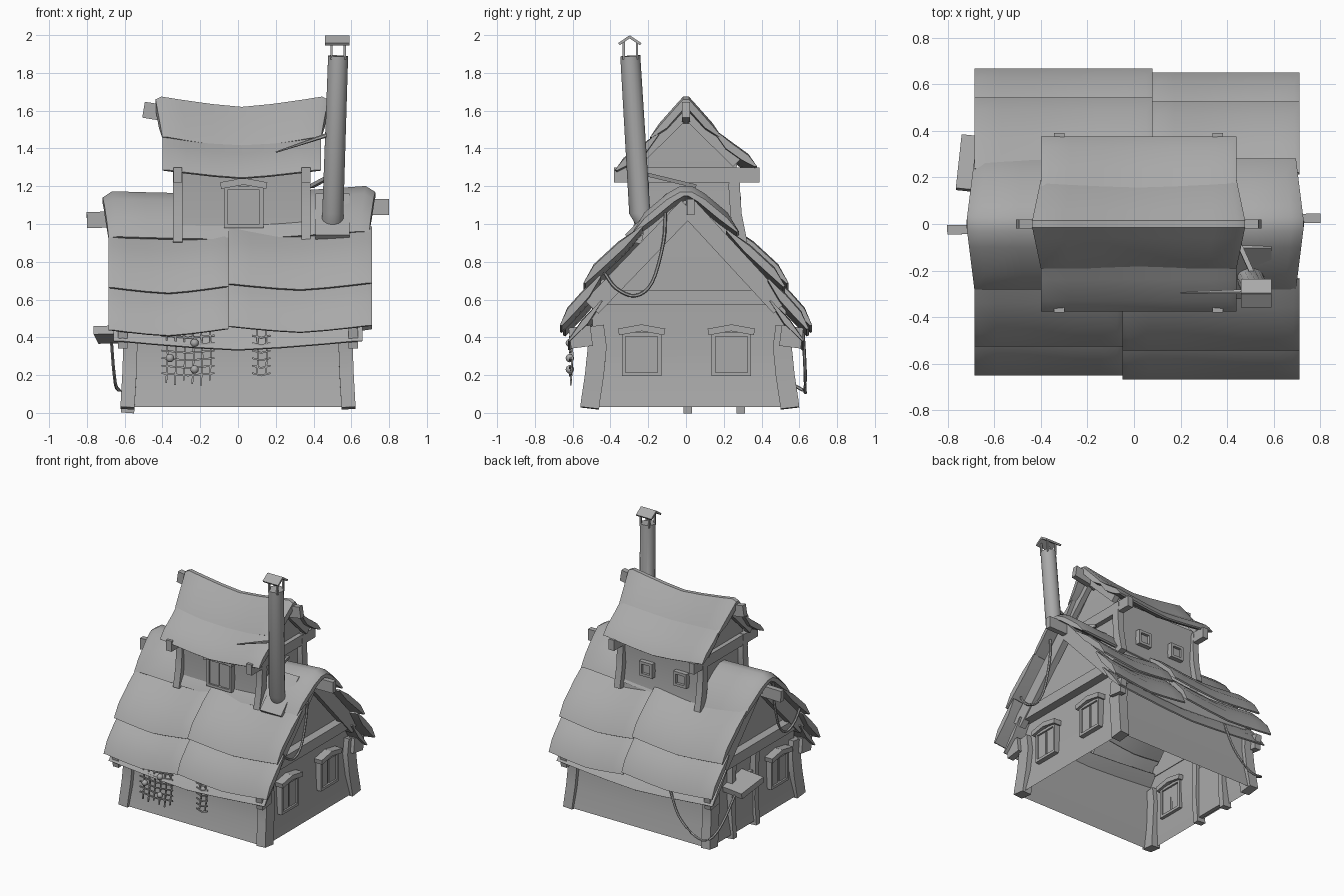
import bpy, bmesh, math, random
from mathutils import Vector, Matrix

random.seed(4)
cube = bpy.data.objects.get("Cube")
if cube:
    bpy.data.objects.remove(cube)

GREY = (0.4, 0.4, 0.4, 1)
grey = bpy.data.materials.new("plain_grey")
grey.use_nodes = True
grey.diffuse_color = GREY
shader = next(n for n in grey.node_tree.nodes if n.type == 'BSDF_PRINCIPLED')
shader.inputs["Base Color"].default_value = GREY


def finish(name, bm):
    bmesh.ops.recalc_face_normals(bm, faces=bm.faces)
    me = bpy.data.meshes.new(name)
    bm.to_mesh(me)
    bm.free()
    me.materials.append(grey)
    me.shade_smooth()
    me.set_sharp_from_angle(angle=math.radians(35))
    ob = bpy.data.objects.new(name, me)
    bpy.context.collection.objects.link(ob)
    return ob


def loft(bm, rings):
    rows = [[bm.verts.new(p) for p in ring] for ring in rings]
    n = len(rows[0])
    for a, b in zip(rows, rows[1:]):
        for i in range(n):
            bm.faces.new((a[i], a[(i + 1) % n], b[(i + 1) % n], b[i]))
    return rows


def sweep(bm, pts, w, d, sides=4, taper=1):
    """Carry a section along a path; w runs along x where possible."""
    pts = [Vector(p) for p in pts]
    rings = []
    for i, p in enumerate(pts):
        t = (pts[min(i + 1, len(pts) - 1)] - pts[max(i - 1, 0)]).normalized()
        ref = Vector((0, 1, 0)) if abs(t.x) > 0.8 else Vector((1, 0, 0))
        u = (ref - t * ref.dot(t)).normalized()
        v = t.cross(u)
        r = math.sqrt(0.5) if sides == 4 else 0.5
        k = 1 + (taper - 1) * i / (len(pts) - 1)
        angs = [(j + 0.5) * math.tau / sides for j in range(sides)]
        rings.append([p + (u * w * math.cos(a) + v * d * math.sin(a)) * r * k for a in angs])
    rows = loft(bm, rings)
    bm.faces.new(rows[0])
    bm.faces.new(rows[-1])


def beam(name, pts, w, d, sides=4, taper=1):
    bm = bmesh.new()
    sweep(bm, pts, w, d, sides, taper)
    return finish(name, bm)


def rope(name, pts, size=0.018):
    """Smooth hanging line through a few points."""
    pts = [Vector(p) for p in pts]
    ext = [pts[0]] + pts + [pts[-1]]
    path = []
    for a, b, c, d in zip(ext, ext[1:], ext[2:], ext[3:]):
        for t in (0, 0.25, 0.5, 0.75):
            path.append(0.5 * (2 * b + (c - a) * t + (2 * a - 5 * b + 4 * c - d) * t * t
                               + (3 * b - a - 3 * c + d) * t ** 3))
    return beam(name, path + [pts[-1]], size, size, 6)


def roof(name, x0, x1, profile, side=1, sag=0.03, tilt=0.0, flare=0.0, thick=0.05, roll=0.012):
    """Sagging roof sheet with thin lips: profile of (distance from ridge, height)."""
    prof = [Vector((side * y, z)) for y, z in profile]
    count = len(prof)
    lips = [0.25 if i in (0, count - 1) else 1 for i in range(count)]
    under = []
    for i, p in enumerate(prof):
        t = (prof[min(i + 1, count - 1)] - prof[max(i - 1, 0)]).normalized()
        n = Vector((-t.y, t.x))
        under.append(p + n * thick * lips[i] * (-1 if n.y > 0 else 1))
    ymax = max(abs(p.x) for p in prof)
    rings = []
    for t in (-1, -0.93, -0.7, -0.35, 0, 0.35, 0.7, 0.93, 1):
        drop = sag * (1 - abs(t) ** 1.3) - tilt * t
        ring = []
        for i, p in enumerate(prof + under[::-1]):
            x = (x0 + x1) / 2 + t * ((x1 - x0) / 2 + flare * (1 - abs(p.x) / ymax))
            edge = roll * lips[i] if abs(t) == 1 and i < count else 0
            ring.append((x, p.x, p.y - drop - edge))
        rings.append(ring)
    bm = bmesh.new()
    rows = loft(bm, rings)
    for row in (rows[0], rows[-1]):
        for i in range(count - 1):
            bm.faces.new((row[i], row[i + 1], row[-i - 2], row[-i - 1]))
    return finish(name, bm)


def window(name, loc, angle, w, h, header=True):
    """Framed window facing local -y, turned about z."""
    base = Matrix.Translation(loc) @ Matrix.Rotation(angle, 4, 'Z')
    bm = bmesh.new()

    def box(x, z, sx, sz, depth, tip=0):
        m = base @ Matrix.Translation((x, 0, z)) @ Matrix.Rotation(tip, 4, 'Y')
        bmesh.ops.create_cube(bm, size=1, matrix=m @ Matrix.Diagonal((sx, depth, sz, 1)))
    for s in (-1, 1):
        box(s * w / 2, 0, 0.02, h, 0.06)
        box(0, s * h / 2, w + 0.02, 0.02, 0.06)
        if header:
            box(s * w / 4, 0, w * 0.42, h * 0.9, 0.035)
            box(s * w * 0.31, h / 2 + 0.025, w * 0.68, 0.035, 0.1, s * 0.18)
    box(0, 0, w, h, 0.02)
    return finish(name, bm)


# Lower house walls, open beneath, with pointed gables
bm = bmesh.new()
rows = loft(bm, [[(-x, a, z), (x, a, z), (x, b, z), (-x, b, z)] for x, a, b, z in
                 ((0.6, -0.54, 0.58, 0.03), (0.575, -0.505, 0.55, 0.18),
                  (0.565, -0.49, 0.53, 0.35), (0.57, -0.5, 0.53, 0.58))])
for i, j, x in ((0, 3, -0.57), (1, 2, 0.57)):
    bm.faces.new((rows[-1][i], rows[-1][j], bm.verts.new((x, 0.01, 1.12))))
finish("house_walls", bm)

# Corner posts, gable timbers and eave brackets
for sx, label in ((-1, "right"), (1, "left")):
    for sy, end in ((-1, "front"), (1, "back")):
        path = [(sx * x, 0.02 + sy * y, z) for x, y, z in
                ((0.585, 0.53, 0.025), (0.583, 0.526, 0.06), (0.575, 0.505, 0.2),
                 (0.57, 0.49, 0.35), (0.57, 0.505, 0.46))]
        beam(f"corner_post_{end}_{label}", path, 0.075, 0.1)
        beam(f"gable_rafter_{end}_{label}",
             [(sx * 0.62, sy * 0.5, 0.56), (sx * 0.62, 0.01, 1.09)], 0.05, 0.1)
        beam(f"eave_bracket_{end}_{label}",
             [(sx * 0.61, sy * 0.5, 0.41), (sx * 0.61, sy * 0.615, 0.395)], 0.05, 0.11)
    beam(f"gable_tie_{label}", [(sx * 0.6, -0.47, 0.61), (sx * 0.6, 0.47, 0.61)], 0.07, 0.08)
    beam(f"ridge_beam_{label}", [(sx * 0.5, sx * 0.02, 1.06 + sx * 0.03),
                                 (sx * 0.8, sx * 0.025, 1.06 + sx * 0.03 + (sx - 1) * 0.005)], 0.04, 0.085)

# Lower roof: eave layer, two split courses and the ridge course
LOW = ((0.44, 0.71), (0.53, 0.63), (0.61, 0.54), (0.65, 0.445))
MID = ((0.22, 0.97), (0.34, 0.89), (0.47, 0.77), (0.525, 0.67))
for sy, end, split in ((-1, "front", -0.05), (1, "back", 0.08)):
    roof(f"eave_layer_{end}", -0.66, 0.66, ((0.45, 0.6), (0.55, 0.5), (0.625, 0.385)), sy, 0.05, thick=0.04)
    for x0, x1, part, sx in ((-0.685, split, "right", 1), (split, 0.71, "left", -1)):
        rise = 0.018 if sx == sy else 0
        for course, prof in (("low", LOW), ("middle", MID)):
            p = [(y + rise, z + rise) for y, z in prof]
            roof(f"roof_{course}_{end}_{part}", x0, x1, p, sy, 0.035, 0.003)
half = ((0.28, 0.95), (0.22, 1.05), (0.1, 1.15), (0.03, 1.19))
RIDGE = [(-y, z) for y, z in half] + [(y, z) for y, z in half[::-1]]
roof("roof_ridge_course", -0.685, 0.695, RIDGE, 1, 0.03, 0.015, 0.035, 0.06, 0.035)

# Upper storey walls
bm = bmesh.new()
rows = loft(bm, [[(-x + 0.02, a, z), (x + 0.02, a, z), (x + 0.02, b, z), (-x + 0.02, b, z)]
                 for x, a, b, z in ((0.33, -0.25, 0.28, 0.88), (0.32, -0.23, 0.25, 1.08),
                                    (0.33, -0.25, 0.27, 1.32))])
for i, j, x in ((0, 3, -0.31), (1, 2, 0.35)):
    bm.faces.new((rows[-1][i], rows[-1][j], bm.verts.new((x, 0, 1.6))))
finish("tower_walls", bm)

# Upper storey timbers
for x, out, label in ((-0.32, -1, "right"), (0.36, 1, "left")):
    for sy, end in ((-1, "front"), (1, "back")):
        path = [(x, sy * y + 0.015, z) for y, z in ((0.28, 0.9), (0.25, 1.05), (0.24, 1.2), (0.25, 1.3))]
        beam(f"tower_post_{end}_{label}", path, 0.05, 0.06)
        beam(f"tower_rafter_{end}_{label}",
             [(x + out * 0.03, sy * 0.27, 1.325), (x + out * 0.03, 0, 1.59)], 0.04, 0.06)
    beam(f"tower_tie_{label}", [(x, -0.38, 1.26), (x, 0.39, 1.26)], 0.045, 0.08)
    beam(f"tower_ridge_beam_{label}", [(x - out * 0.1, 0, 1.56), (x + out * 0.18, 0, 1.605)], 0.04, 0.085)

# Upper roof
for sy, end in ((-1, "front"), (1, "back")):
    rise = 0.015 + sy * 0.01
    roof(f"tower_roof_low_{end}", -0.4, 0.44,
         [(y, z + rise) for y, z in ((0.15, 1.48), (0.24, 1.415), (0.33, 1.35), (0.375, 1.285))], sy, 0.045)
half = ((0.19, 1.465), (0.14, 1.54), (0.06, 1.63), (0.015, 1.68))
RIDGE = [(-y, z) for y, z in half] + [(y, z) for y, z in half[::-1]]
roof("tower_roof_ridge", -0.4, 0.44, RIDGE, 1, 0.06, 0, 0.04, 0.05, 0.02)

# Windows
window("tower_window_front", (0.03, -0.245, 1.09), 0, 0.19, 0.2)
for i, y in enumerate((-0.235, 0.24)):
    window(f"gable_window_left_{i + 1}", (0.58, y, 0.31), math.pi / 2, 0.19, 0.21)
window("gable_window_right", (-0.58, -0.27, 0.31), -math.pi / 2, 0.19, 0.21)
for i, x in enumerate((-0.15, 0.14)):
    window(f"tower_window_back_{i + 1}", (x, 0.26, 1.09), math.pi, 0.09, 0.09, header=False)

# Side door with sloping canopy and posts
for i, y in enumerate((0.01, 0.29)):
    beam(f"door_post_{i + 1}", [(-0.585, y, 0), (-0.57, y, 0.2), (-0.58, y, 0.57)], 0.07, 0.045)
beam("door_panel", [(-0.575, 0.15, 0.03), (-0.575, 0.15, 0.42)], 0.03, 0.24)
beam("door_canopy", [(-0.64, 0.37, 0.39), (-0.665, 0.14, 0.44)], 0.2, 0.045)

# Chimney with flashing, cowl and braces
beam("chimney_flashing", [(0.5, -0.09, 1.15), (0.5, -0.31, 0.93)], 0.18, 0.035)
beam("chimney_pipe", [(0.5, -0.2, 1.0), (0.502, -0.245, 1.06), (0.53, -0.295, 1.89)], 0.12, 0.12, 16, 0.9)
for i in range(4):
    x, y = 0.53 + (i % 2 - 0.5) * 0.07, -0.295 + (i // 2 - 0.5) * 0.07
    beam(f"cowl_leg_{i + 1}", [(x, y, 1.87), (x, y, 1.965)], 0.012, 0.012)
beam("cowl_roof_front", [(0.525, -0.355, 1.952), (0.525, -0.297, 1.992)], 0.13, 0.014)
beam("cowl_roof_back", [(0.525, -0.24, 1.952), (0.525, -0.3, 1.992)], 0.13, 0.014)
beam("chimney_spike", [(0.5, -0.29, 1.48), (0.2, -0.295, 1.38)], 0.025, 0.025, 6, 0.3)
beam("chimney_brace", [(0.52, -0.24, 1.27), (0.39, 0.05, 1.2)], 0.02, 0.02)

# Hanging ropes
for x, label in ((0.665, "left"), (-0.665, "right")):
    rope(f"gable_rope_{label}", [(x, y, z) for y, z in
         ((-0.43, 0.74), (-0.37, 0.66), (-0.27, 0.62), (-0.18, 0.69), (-0.12, 0.9), (-0.11, 1.06))])
rope("corner_rope", [(-0.3, 0.62, 0.42), (-0.38, 0.63, 0.24), (-0.52, 0.63, 0.12),
                     (-0.63, 0.62, 0.12), (-0.655, 0.5, 0.2), (-0.67, 0.36, 0.38)])

# Fishing nets and floats under the front eave
for label, x0, cols in (("wide", -0.38, 6), ("narrow", 0.1, 2)):
    bm = bmesh.new()
    width = (cols - 1) * 0.046
    for c in range(cols):
        x = x0 + c * 0.046
        low = random.uniform(0.14, 0.22)
        sweep(bm, [(x, -0.61, 0.45), (x + 0.008, -0.6, 0.3), (x, -0.61, low)], 0.009, 0.009)
    for r in range(6):
        z = 0.21 + r * 0.04
        sweep(bm, [(x0 - 0.025, -0.61, z), (x0 + width / 2, -0.615, z - 0.012),
                   (x0 + width + 0.025, -0.61, z)], 0.009, 0.009)
    finish(f"net_{label}", bm)
for i, (x, z) in enumerate(((-0.36, 0.29), (-0.23, 0.23), (-0.23, 0.37))):
    bm = bmesh.new()
    bmesh.ops.create_uvsphere(bm, u_segments=12, v_segments=8, radius=0.022,
                              matrix=Matrix.Translation((x, -0.615, z)))
    finish(f"net_float_{i + 1}", bm)
